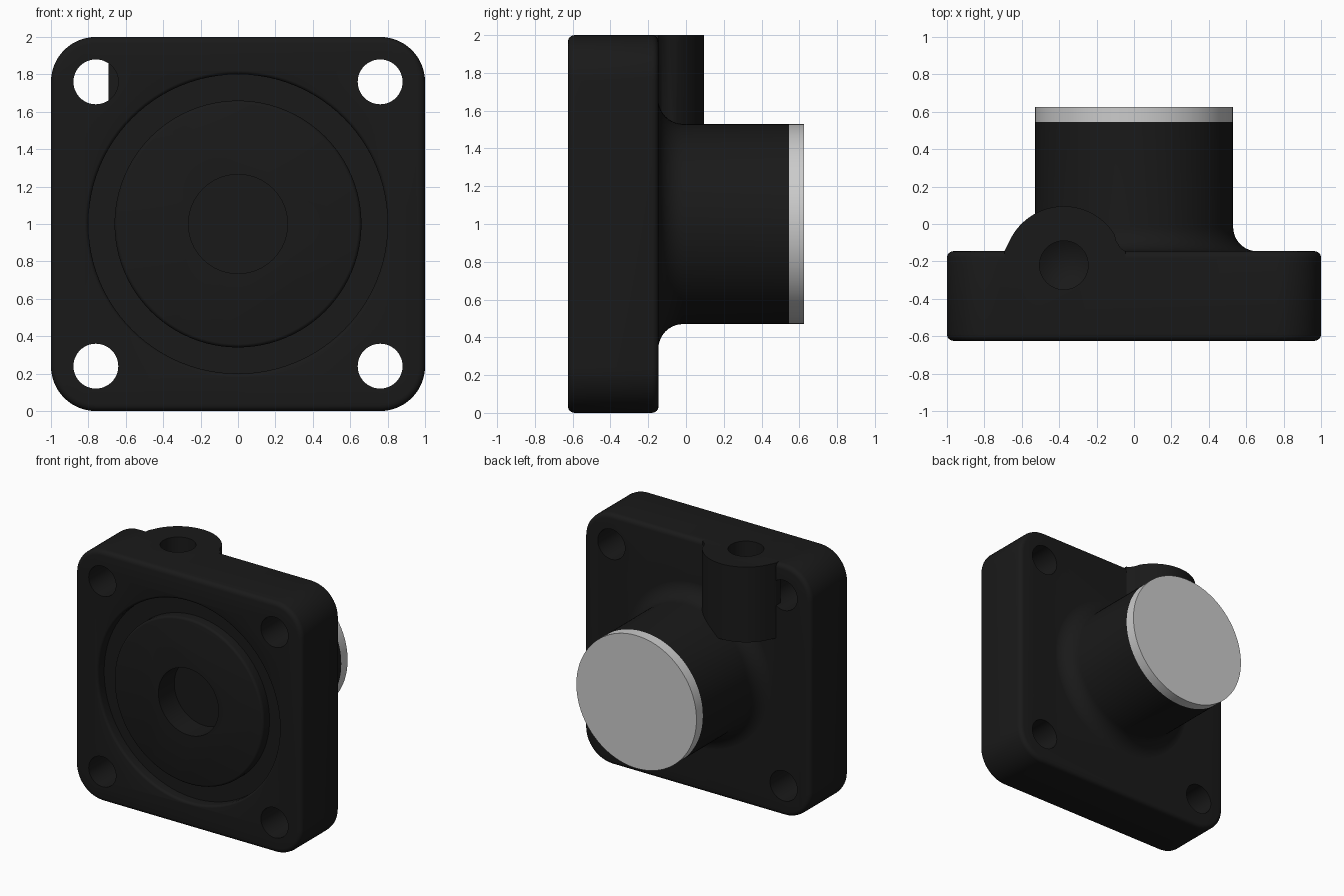
import bpy, bmesh, math
from mathutils import Vector

if "Cube" in bpy.data.objects:
    bpy.data.objects.remove(bpy.data.objects["Cube"])

FRONT, BACK, MID_Z = -0.625, -0.145, 1.0


def make_object(name, bm):
    bmesh.ops.remove_doubles(bm, verts=bm.verts, dist=1e-5)
    bmesh.ops.recalc_face_normals(bm, faces=bm.faces)
    mesh = bpy.data.meshes.new(name)
    bm.to_mesh(mesh)
    bm.free()
    ob = bpy.data.objects.new(name, mesh)
    bpy.context.collection.objects.link(ob)
    return ob


def prism(name, points, offset):
    bm = bmesh.new()
    face = bm.faces.new([bm.verts.new(p) for p in points])
    new = bmesh.ops.extrude_face_region(bm, geom=[face], use_keep_orig=True)["geom"]
    bmesh.ops.translate(bm, vec=offset, verts=[g for g in new if isinstance(g, bmesh.types.BMVert)])
    return make_object(name, bm)


def lathe(name, profile, axis="Y", cent=(0, 0, MID_Z), steps=96, closed=False):
    # profile holds (radius, position along axis)
    bm = bmesh.new()
    c = Vector(cent)
    direction = Vector((0, 1, 0)) if axis == "Y" else Vector((0, 0, 1))
    vs = [bm.verts.new(c + Vector((r, 0, 0)) + direction * h) for r, h in profile]
    pairs = list(zip(vs, vs[1:])) + ([(vs[-1], vs[0])] if closed else [])
    edges = [bm.edges.new(p) for p in pairs]
    bmesh.ops.spin(bm, geom=vs + edges, cent=c, axis=direction,
                   angle=math.tau, steps=steps, use_duplicate=False)
    return make_object(name, bm)


def arc(cx, cy, r, a0, a1, n):
    return [(cx + r * math.cos(math.radians(a0 + (a1 - a0) * i / n)),
             cy + r * math.sin(math.radians(a0 + (a1 - a0) * i / n))) for i in range(n + 1)]


def apply_modifier(ob, mod):
    with bpy.context.temp_override(object=ob, active_object=ob):
        bpy.ops.object.modifier_apply(modifier=mod.name)


def combine(ob, other, operation):
    mod = ob.modifiers.new("combine", "BOOLEAN")
    mod.operation, mod.solver, mod.object = operation, "EXACT", other
    apply_modifier(ob, mod)
    bpy.data.objects.remove(other)


# Square plate with rounded corners and softened rims
R = 0.24
outline = []
for sx, sz, a in ((1, 1, 0), (-1, 1, 90), (-1, -1, 180), (1, -1, 270)):
    outline += arc(sx * (1 - R), MID_Z + sz * (1 - R), R, a, a + 90, 14)
housing = prism("flange_housing", [(x, FRONT, z) for x, z in outline], (0, BACK - FRONT, 0))
bpy.context.view_layer.objects.active = housing
bevel = housing.modifiers.new("rim", "BEVEL")
bevel.width, bevel.segments = 0.035, 4
bevel.limit_method, bevel.angle_limit = "ANGLE", math.radians(60)
apply_modifier(housing, bevel)

# Four bolt holes
for x in (-0.76, 0.76):
    for z in (0.24, 1.76):
        hole = lathe("bolt_hole", [(0, -0.8), (0.12, -0.8), (0.12, 0.2), (0, 0.2)],
                     cent=(x, 0, z), steps=48)
        combine(housing, hole, "DIFFERENCE")

# Round rear boss with a filleted foot
F = 0.13
foot = arc(0.53 + F, BACK + F - 0.001, F, 270, 180, 10)
boss = lathe("boss", [(0, -0.3), (0.53 + F, -0.3)] + foot + [(0.53, 0.545), (0, 0.545)])
combine(housing, boss, "UNION")

# Half-round port boss along the top edge, blending into the plate
section = ([(-0.045, -0.2), (-0.045, BACK - 0.001), (-0.072, -0.128), (-0.095, -0.09)]
           + arc(-0.375, -0.225, 0.32, 32, 157, 32)
           + [(-0.683, -0.125), (-0.693, BACK - 0.001), (-0.693, -0.2)])
port = prism("port_boss", [(x, y, 1.4) for x, y in section], (0, 0, 0.6))
combine(housing, port, "UNION")

# Drilled port with a conical end
port_drill = lathe("port_drill", [(0, 1.58), (0.13, 1.66), (0.13, 2.1), (0, 2.1)],
                   axis="Z", cent=(-0.375, -0.22, 0), steps=48)
combine(housing, port_drill, "DIFFERENCE")

# Seal groove with rounded lips, and the centre recess
L = 0.02
groove = ([(0.66 - L, FRONT - 0.05), (0.66 - L, FRONT - 0.001)]
          + arc(0.66 - L, FRONT + L, L, -90, 0, 4)[1:]
          + [(0.66, FRONT + 0.08), (0.8, FRONT + 0.08)]
          + arc(0.8 + L, FRONT + L, L, 180, 270, 4)[:-1]
          + [(0.8 + L, FRONT - 0.001), (0.8 + L, FRONT - 0.05)])
combine(housing, lathe("seal_groove", groove, closed=True), "DIFFERENCE")
recess = lathe("centre_recess", [(0, -0.8), (0.265, -0.8), (0.265, FRONT + 0.2), (0, FRONT + 0.2)], steps=64)
combine(housing, recess, "DIFFERENCE")

# Black finish for the housing
black = bpy.data.materials.new("black")
black.diffuse_color = (0.01, 0.01, 0.01, 1)
black.use_nodes = True
black.node_tree.nodes["Principled BSDF"].inputs["Base Color"].default_value = black.diffuse_color
housing.data.materials.clear()
housing.data.materials.append(black)

# Plain grey end cap
cap = lathe("end_cap", [(0, 0.545), (0.53, 0.545), (0.53, 0.625), (0, 0.625)])

for ob in (housing, cap):
    bpy.ops.object.select_all(action="DESELECT")
    ob.select_set(True)
    bpy.context.view_layer.objects.active = ob
    bpy.ops.object.shade_smooth_by_angle(angle=math.radians(30))
